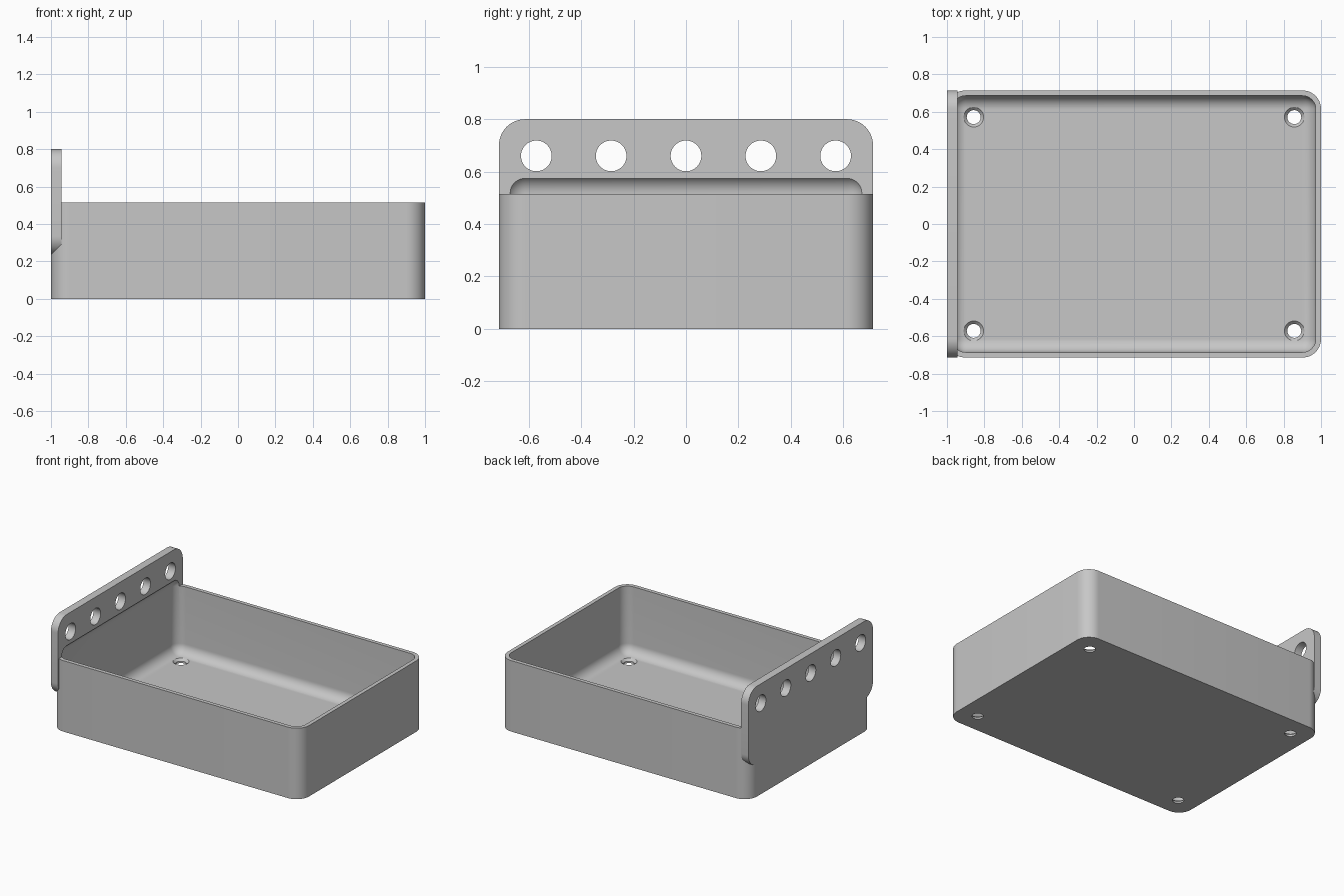
import bpy, bmesh, math
from mathutils import Matrix, Vector

U = 1 / 70  # one design unit in scene units

cube = bpy.data.objects.get("Cube")
if cube:
    bpy.data.objects.remove(cube, do_unlink=True)

grey = bpy.data.materials.new("light grey plastic")
grey.use_nodes = True
colour = (0.57, 0.57, 0.57, 1)
grey.diffuse_color = colour
grey.node_tree.nodes["Principled BSDF"].inputs["Base Color"].default_value = colour


def finish(name, bm):
    bmesh.ops.recalc_face_normals(bm, faces=bm.faces)
    mesh = bpy.data.meshes.new(name)
    bm.to_mesh(mesh)
    bm.free()
    mesh.materials.append(grey)
    obj = bpy.data.objects.new(name, mesh)
    bpy.context.collection.objects.link(obj)
    return obj


def rounded_box(name, low, high, radius, axis=None):
    """Box with rounded edges: only those along one axis, or all of them."""
    low, high = Vector(low) * U, Vector(high) * U
    bm = bmesh.new()
    bmesh.ops.create_cube(bm, size=1)
    for v in bm.verts:
        v.co = Vector([(low[i] + high[i]) / 2 + v.co[i] * (high[i] - low[i]) for i in range(3)])
    edges = [e for e in bm.edges if axis is None
             or abs((e.verts[0].co - e.verts[1].co).normalized()[axis]) > 0.9]
    bmesh.ops.bevel(bm, geom=edges, offset=radius * U, segments=12, profile=0.5, affect='EDGES')
    return finish(name, bm)


def round_cutter(name, centre, r1, r2, depth, rotation=Matrix()):
    bm = bmesh.new()
    bmesh.ops.create_cone(bm, cap_ends=True, segments=48, radius1=r1 * U, radius2=r2 * U,
                          depth=depth * U,
                          matrix=Matrix.Translation(Vector(centre) * U) @ rotation)
    return finish(name, bm)


def combine(target, tool, operation):
    mod = target.modifiers.new(operation.lower(), 'BOOLEAN')
    mod.operation, mod.solver, mod.object = operation, 'EXACT', tool
    bpy.context.view_layer.objects.active = target
    bpy.ops.object.modifier_apply(modifier=mod.name)
    bpy.data.objects.remove(tool, do_unlink=True)


# Outer tray block and the taller hanging plate on its right end
tray = rounded_box("tray_with_hanging_plate", (-70, -50, 0), (70, 50, 36), 7, axis=2)
plate = rounded_box("hanging_plate", (-70, -50, 16.4), (-66, 50, 56), 7, axis=0)
combine(tray, plate, 'UNION')

# Cavity rounded on every edge; its top also scoops into the plate
combine(tray, rounded_box("cavity", (-68, -48, 2), (68, 48, 41.2), 5), 'DIFFERENCE')

# Row of hanging holes through the plate
sideways = Matrix.Rotation(math.pi / 2, 4, 'Y')
for i in range(-2, 3):
    hole = round_cutter("hanging_hole", (-68, i * 20, 46.2), 4.1, 4.1, 12, sideways)
    combine(tray, hole, 'DIFFERENCE')

# Countersunk screw holes in the floor corners
for sx in (-1, 1):
    for sy in (-1, 1):
        x, y = sx * 60, sy * 40
        combine(tray, round_cutter("screw_hole", (x, y, 0), 2.6, 2.6, 12), 'DIFFERENCE')
        combine(tray, round_cutter("countersink", (x, y, 1.7), 2.6, 4.2, 1.6), 'DIFFERENCE')

# Smooth the fillets while keeping the edges crisp
bpy.ops.object.select_all(action='DESELECT')
tray.select_set(True)
bpy.context.view_layer.objects.active = tray
bpy.ops.object.shade_smooth_by_angle(angle=math.radians(25))
